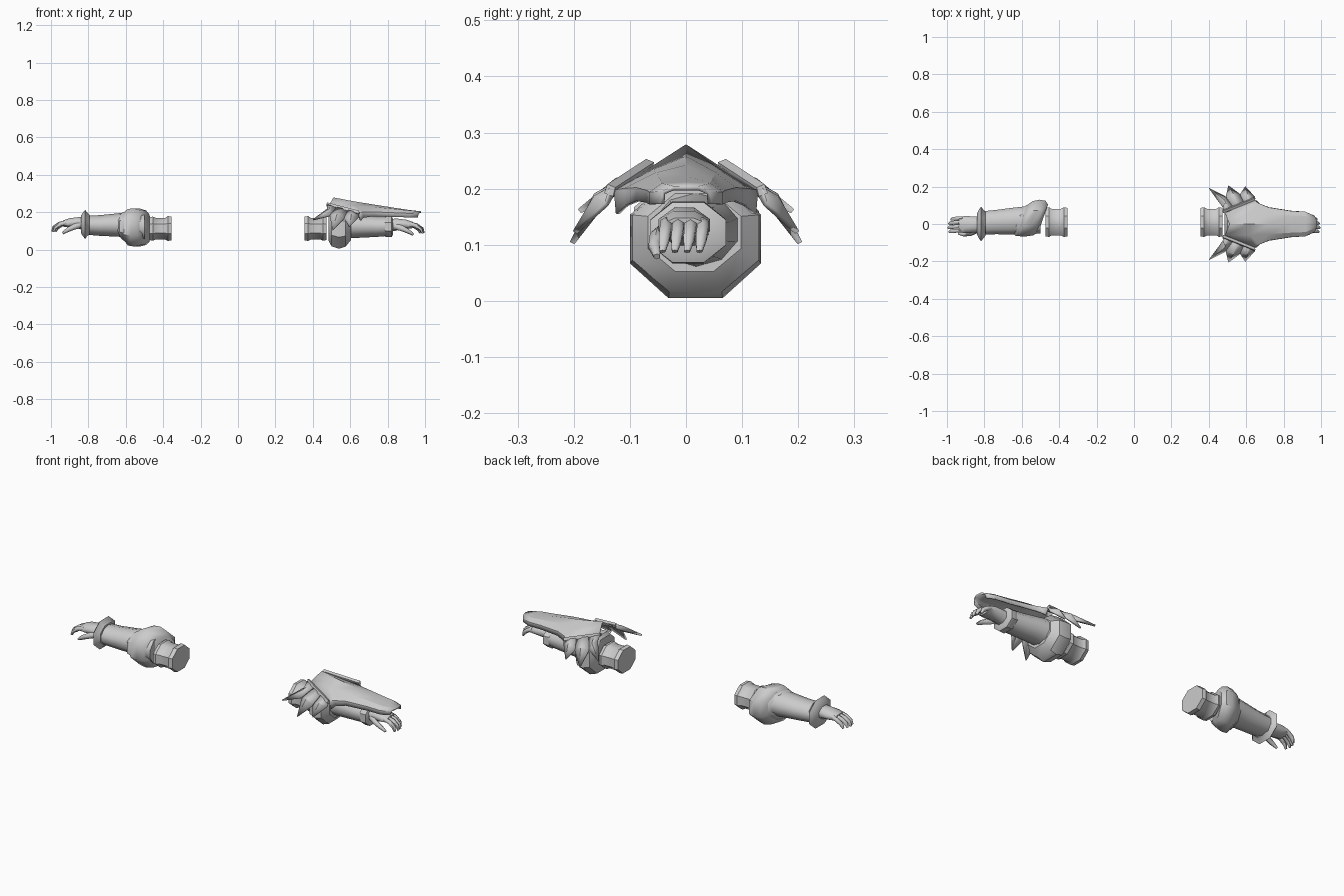
import bpy, bmesh, math
from mathutils import Vector

grey = bpy.data.materials.new("light_grey")
grey.diffuse_color = (0.6, 0.6, 0.6, 1)


def finish(name, verts, faces, thickness=0, angle=35):
    me = bpy.data.meshes.new(name)
    me.from_pydata([tuple(v) for v in verts], [], faces)
    bm = bmesh.new()
    bm.from_mesh(me)
    bmesh.ops.recalc_face_normals(bm, faces=bm.faces[:])
    bm.to_mesh(me)
    bm.free()
    me.materials.append(grey)
    ob = bpy.data.objects.new(name, me)
    bpy.context.collection.objects.link(ob)
    if thickness:
        mod = ob.modifiers.new("thickness", 'SOLIDIFY')
        mod.thickness = thickness
        mod.offset = 0
    bpy.ops.object.select_all(action='DESELECT')
    ob.select_set(True)
    bpy.context.view_layer.objects.active = ob
    bpy.ops.object.shade_smooth_by_angle(angle=math.radians(angle))
    return ob


def loft(name, side, rings, sides=8, bend=False, angle=35):
    """Rings are (x, y, z, half width, half height, lean of x over y)."""
    verts, faces = [], []
    c = [Vector(r[:3]) for r in rings]
    for i, (x, y, z, ry, rz, lean) in enumerate(rings):
        up = Vector((0, 0, 1))
        if bend:
            t = c[min(i + 1, len(c) - 1)] - c[max(i - 1, 0)]
            up = t.cross(Vector((0, 1, 0))).normalized()
        for k in range(sides):
            a = 2 * math.pi * (k + 0.5) / sides
            dy = ry * math.cos(a)
            p = c[i] + Vector((lean * dy, dy, 0)) + up * rz * math.sin(a)
            verts.append((p.x * side, p.y, p.z))
    n = len(rings)
    for i in range(n - 1):
        for k in range(sides):
            j = (k + 1) % sides
            faces.append((i*sides + k, i*sides + j, (i+1)*sides + j, (i+1)*sides + k))
    faces += [tuple(range(sides)), tuple(range((n-1)*sides, n*sides))]
    return finish(name, verts, faces, angle=angle)


for side, label in ((-1, "left"), (1, "right")):
    # upper arm band with flared rims
    loft(label + "_arm_band", side, [
        (.355, .01, .113, .082, .068, 0), (.375, .01, .113, .086, .072, 0),
        (.39, .01, .112, .077, .062, 0), (.44, .01, .112, .077, .062, 0),
        (.455, .01, .112, .086, .070, 0), (.472, .01, .112, .082, .066, 0)])
    # forearm sleeve
    top = .006 if side < 0 else 0
    loft(label + "_forearm", side, [
        (.50, .025, .12, .08, .075, 0), (.60, .018, .127 + top, .078, .066, 0),
        (.66, .015, .125 + top, .074, .061, 0), (.74, .01, .123 + top, .068, .055, 0),
        (.815, .005, .125 + top, .066, .051, 0)], sides=10, angle=50)
    # hand
    dz = 0 if side < 0 else -.008
    loft(label + "_hand", side, [
        (.80, 0, .135 + dz, .045, .038, 0), (.85, -.003, .143 + dz, .046, .034, 0),
        (.90, -.003, .143 + dz, .050, .027, 0), (.935, -.003, .139 + dz, .044, .018, 0)],
        bend=True, angle=60)
    # four curled fingers
    for k in range(4):
        y = -.036 + k * .022
        reach = (-.006, 0, -.004, -.016)[k]
        loft(f"{label}_finger_{k + 1}", side, [
            (.915, y, .145 + dz, .012, .013, 0), (.955 + reach, y, .137 + dz, .012, .012, 0),
            (.983 + reach, y - .003, .118 + dz, .011, .011, 0),
            (.993 + reach, y - .006, .096 + dz, .006, .006, 0)], sides=6, bend=True, angle=60)
    # thumb on the front side
    loft(label + "_thumb", side, [
        (.835, -.035, .135 + dz, .014, .017, 0), (.875, -.052, .122 + dz, .014, .015, 0),
        (.91, -.056, .106 + dz, .012, .012, 0), (.938, -.052, .087 + dz, .006, .006, 0)],
        sides=6, bend=True, angle=60)

# left wrist ring with a sharp middle edge
loft("left_wrist_ring", -1, [
    (.795, 0, .135, .070, .058, 0), (.808, 0, .135, .086, .070, 0),
    (.817, 0, .135, .100, .084, 0), (.828, 0, .135, .086, .070, 0),
    (.84, 0, .135, .060, .050, 0)])
# right wrist ring under the guard
loft("right_wrist_ring", 1, [
    (.785, .004, .122, .068, .054, 0), (.793, .004, .122, .073, .060, 0),
    (.822, .004, .122, .073, .058, 0), (.83, .004, .122, .05, .042, 0)])

# left elbow cuff: two slanted overlapping wraps
loft("left_elbow_cuff", -1, [
    (.485, .032, .115, .078, .080, -.35), (.505, .032, .117, .100, .100, -.35),
    (.54, .032, .118, .106, .110, -.35), (.575, .028, .12, .102, .106, -.35),
    (.60, .022, .125, .084, .080, -.35)], angle=45)
loft("left_elbow_wrap", -1, [
    (.565, .025, .122, .080, .080, -.35), (.58, .022, .122, .094, .088, -.35),
    (.605, .018, .125, .088, .080, -.35), (.62, .018, .128, .074, .066, -.35)], angle=45)

# right elbow cuff
loft("right_elbow_cuff", 1, [
    (.485, .015, .125, .090, .085, 0), (.50, .017, .118, .118, .108, 0),
    (.54, .017, .110, .126, .114, 0), (.575, .017, .113, .122, .105, 0),
    (.605, .015, .122, .090, .075, 0)])

# ridged guard plate over the right forearm: half sections of (x, y, z)
half = [
    [(.51, 0, .275), (.488, .058, .237), (.64, .126, .195), (.655, .122, .155)],
    [(.62, 0, .254), (.62, .058, .230), (.665, .108, .198), (.67, .106, .170)],
    [(.72, 0, .238), (.72, .052, .225), (.72, .085, .200), (.72, .086, .178)],
    [(.84, 0, .219), (.84, .045, .213), (.84, .066, .195), (.84, .067, .175)],
    [(.915, 0, .208), (.915, .042, .206), (.915, .062, .192), (.915, .062, .172)],
    [(.978, 0, .201), (.975, .022, .201), (.965, .040, .193), (.96, .042, .173)]]
verts, faces = [], []
for h in half:
    verts += [(x, -y, z) for x, y, z in reversed(h[1:])] + h
for i in range(len(half) - 1):
    for k in range(6):
        faces.append((i*7 + k, i*7 + k + 1, i*7 + k + 8, i*7 + k + 7))
finish("forearm_guard", verts, faces, thickness=.008, angle=25)

# spiked fans on both sides of the guard
start, end = Vector((.475, .065, .243)), Vector((.648, .134, .198))
tips = [(.402, .19, .160), (.505, .203, .103), (.595, .198, .122)]
valleys = [(.478, .085, .215), (.492, .142, .180), (.568, .155, .165), (.645, .142, .172)]
for s, label in ((-1, "front"), (1, "back")):
    verts, faces = [], []
    for i, tip in enumerate(tips):
        a, b = start.lerp(end, i / 3), start.lerp(end, (i + 1) / 3)
        v, w = Vector(valleys[i]), Vector(valleys[i + 1])
        ridge = (v + w) / 2 + Vector((0, .012, .016))
        n = len(verts)
        for p in (a, (a + b) / 2, b, v, ridge, w, Vector(tip)):
            verts.append((p.x, p.y * s, p.z))
        for f in ((0, 1, 4, 3), (1, 2, 5, 4), (3, 4, 6), (4, 5, 6)):
            faces.append(tuple(n + q for q in f))
    finish(label + "_spike_fan", verts, faces, thickness=.009, angle=20)
    # raised rim along the fan root
    rim = []
    for p in (start, end):
        for dy, dz in ((-.008, .004), (.006, .010), (.012, -.006), (-.004, -.012)):
            rim.append((p.x, (p.y + dy) * s, p.z + dz))
    finish(label + "_fan_rim", rim, [(0, 1, 2, 3), (4, 5, 6, 7), (0, 1, 5, 4),
                                     (1, 2, 6, 5), (2, 3, 7, 6), (3, 0, 4, 7)])
